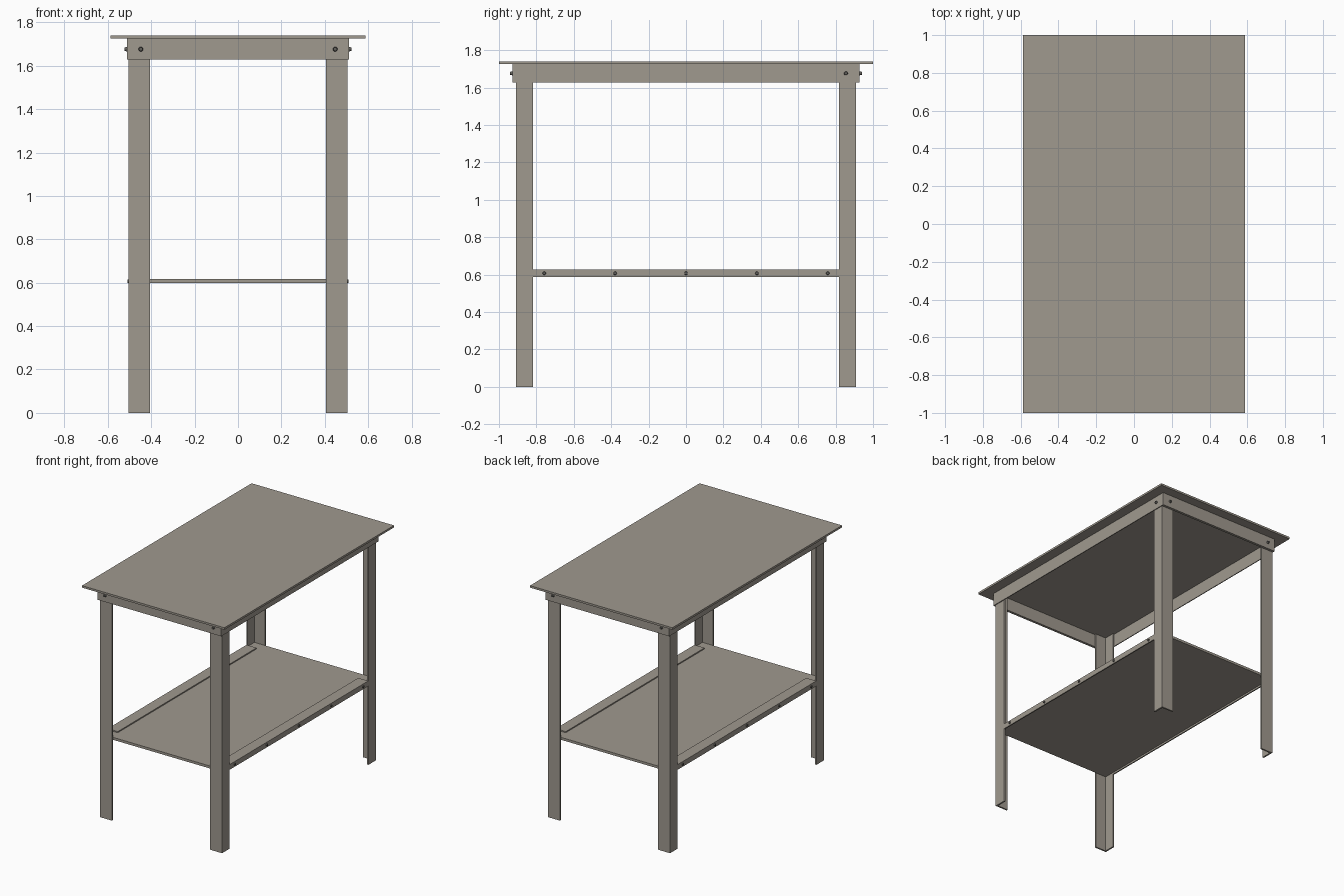
import bpy, bmesh, math
from mathutils import Matrix

if "Cube" in bpy.data.objects:
    bpy.data.objects.remove(bpy.data.objects["Cube"])


def material(name, rgb):
    m = bpy.data.materials.new(name)
    m.diffuse_color = (*rgb, 1)
    m.use_nodes = True
    m.node_tree.nodes["Principled BSDF"].inputs["Base Color"].default_value = m.diffuse_color
    return m


STEEL = material("warm_grey_steel", (0.35, 0.32, 0.275))
BOLT = material("dark_bolt_steel", (0.12, 0.115, 0.105))


def finish(bm, name, mat):
    bmesh.ops.recalc_face_normals(bm, faces=bm.faces)
    mesh = bpy.data.meshes.new(name)
    bm.to_mesh(mesh)
    bm.free()
    mesh.materials.append(mat)
    obj = bpy.data.objects.new(name, mesh)
    bpy.context.collection.objects.link(obj)
    return obj


def box(name, x, y, z):
    bm = bmesh.new()
    size = [b - a for a, b in (x, y, z)]
    mid = [(a + b) / 2 for a, b in (x, y, z)]
    bmesh.ops.create_cube(bm, size=1, matrix=Matrix.Translation(mid) @ Matrix.Diagonal((*size, 1)))
    return finish(bm, name, STEEL)


def extrude(name, points, offset):
    bm = bmesh.new()
    face = bm.faces.new([bm.verts.new(p) for p in points])
    res = bmesh.ops.extrude_face_region(bm, geom=[face], use_keep_orig=True)
    bmesh.ops.translate(bm, vec=offset, verts=[v for v in res["geom"] if isinstance(v, bmesh.types.BMVert)])
    return finish(bm, name, STEEL)


def bolt(name, pos, axis, radius, length):
    # domed head: a short cylinder narrowing outward along the axis
    sign = 1 if pos["xy".index(axis)] > 0 else -1
    turn = Matrix.Rotation(sign * math.pi / 2, 4, "Y") if axis == "x" else Matrix.Rotation(-sign * math.pi / 2, 4, "X")
    bm = bmesh.new()
    bmesh.ops.create_cone(bm, cap_ends=True, segments=12, radius1=radius, radius2=radius * 0.75,
                          depth=length, matrix=Matrix.Translation(pos) @ turn)
    return finish(bm, name, BOLT)


# Table top
box("table_top", (-0.588, 0.588), (-1, 1), (1.725, 1.74))

# Four angle-section legs, corners facing outward
X, Y, T = 0.5045, 0.909, 0.012
profile = [(X, Y), (X - 0.1, Y), (X - 0.1, Y - T), (X - T, Y - T), (X - T, Y - 0.091), (X, Y - 0.091)]
for sy, yn in ((-1, "front"), (1, "back")):
    for sx, xn in ((-1, "left"), (1, "right")):
        extrude(f"{yn}_{xn}_leg", [(sx * x, sy * y, 0) for x, y in profile], (0, 0, 1.725))

# Apron plates under the top
for s, n in ((-1, "front"), (1, "back")):
    box(n + "_apron", (-0.511, 0.511), sorted((s * 0.909, s * 0.928)), (1.628, 1.725))
    for sx in (-1, 1):
        bolt(n + "_apron_bolt", (sx * 0.448, s * 0.933, 1.676), "y", 0.011, 0.014)
for s, n in ((-1, "left"), (1, "right")):
    box(n + "_apron", sorted((s * 0.5045, s * 0.511)), (-0.909, 0.909), (1.628, 1.725))
    bolt(n + "_apron_bolt", (s * 0.515, s * 0.855, 1.676), "x", 0.011, 0.014)

# Lower shelf
box("lower_shelf", (-0.4925, 0.4925), (-0.897, 0.897), (0.599, 0.6175))

# Angle rails lapping over the long shelf edges, with bolts
rail = [(0.42, 0.626), (0.503, 0.626), (0.503, 0.587), (0.494, 0.587), (0.494, 0.6175), (0.42, 0.6175)]
for s, n in ((-1, "left"), (1, "right")):
    extrude(n + "_shelf_rail", [(s * x, -0.818, z) for x, z in rail], (0, 1.636, 0))
    for i in range(-2, 3):
        bolt(n + "_rail_bolt", (s * 0.505, i * 0.379, 0.607), "x", 0.01, 0.009)
